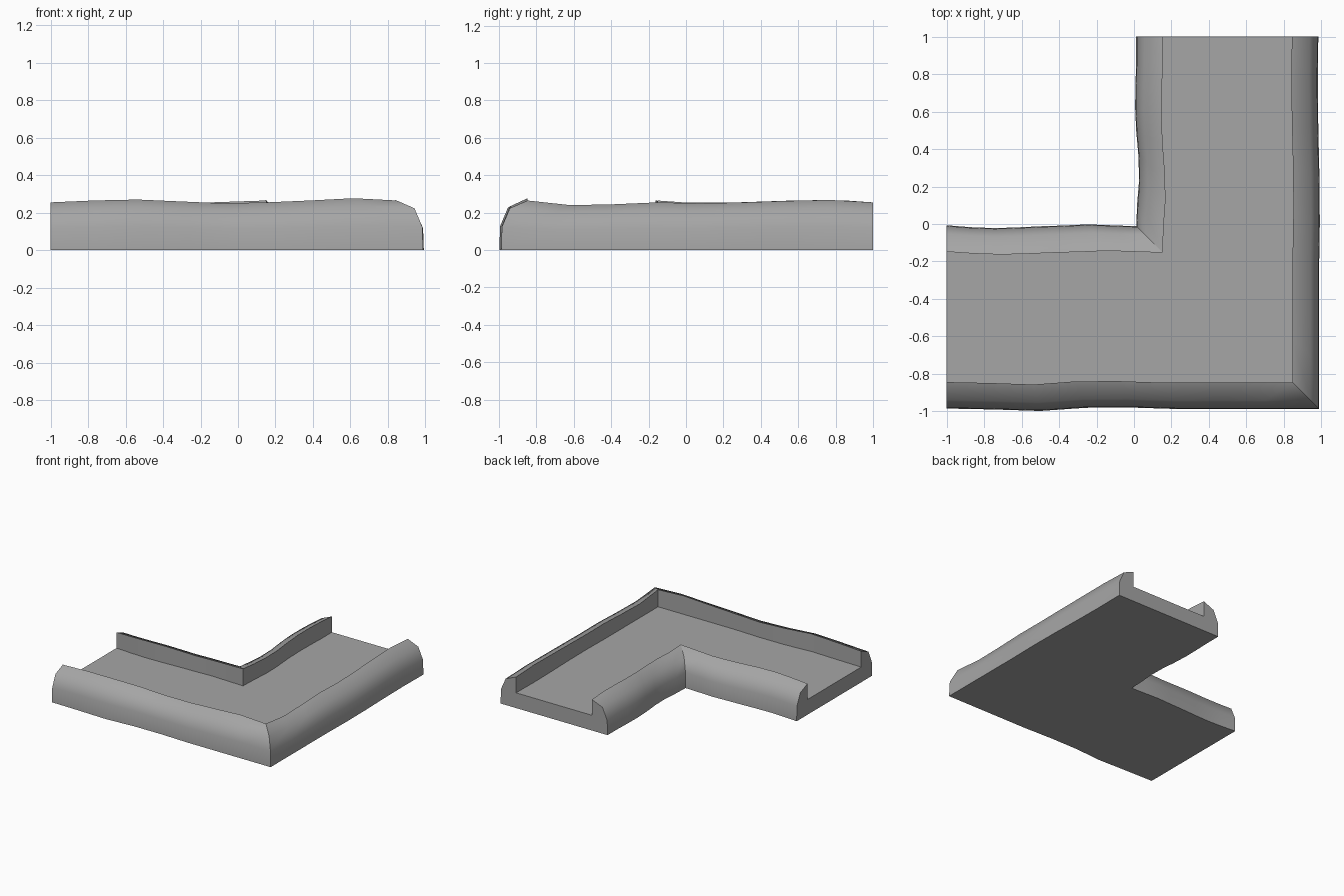
import bpy, bmesh, math

cube = bpy.data.objects.get("Cube")
if cube:
    bpy.data.objects.remove(cube, do_unlink=True)

stone = bpy.data.materials.new("grey_stone")
stone.use_nodes = True
colour = (0.38, 0.38, 0.38, 1)
stone.diffuse_color = colour
stone.node_tree.nodes["Principled BSDF"].inputs["Base Color"].default_value = colour

SEGMENTS = 8
FLOOR = 0.125
# Rounded kerb section: distance from the centre line, height
KERB = [(0.488, 0), (0.484, 0.12), (0.442, 0.215), (0.347, 0.255), (0.347, FLOOR)]

# Hand-worn waviness along each kerb, in thousandths: sideways shift, rise
WAVES = {
    ("first", 1): ([-3, 2, 10, -7, -8, 0, 0, 0, 0], [0, 10, 15, 5, -5, 0, 10, 22, 10]),
    ("first", -1): ([-5, 5, 10, 6, 0, -4, -10, -5, 0], [0, 5, 10, 10, 5, 0, 0, 5, 10]),
    ("second", 1): ([0, 0, 0, 0, 4, 2, -4, -7, -4], [10, -15, -10, 0, -5, 0, 8, 13, 0]),
    ("second", -1): ([0, 5, 15, 12, 0, -6, -4, 0, 0], [10, 0, 0, 0, 5, 10, 12, 10, 0]),
}


def section(leg, i):
    """Points (offset, height) across the channel at station i."""
    sides = []
    for side in (1, -1):
        shift, rise = WAVES[leg, side]
        sides.append([(side * d + shift[i] / 1000,
                       z + (rise[i] / 1000 * z / 0.255 if z != FLOOR else 0))
                      for d, z in KERB])
    return sides[0] + sides[1][::-1]


def place(leg, t, d, z):
    """Put a section point on one leg of the mitred L path."""
    x, y = 0.5 + d, -0.5 - d
    if leg == "first":
        return (-1 + t * (x + 1), y, z)
    return (x, y + t * (1 - y), z)


# Sweep the section along both legs, sharing the ring at the mitre
bm = bmesh.new()
rings = []
for leg in ("first", "second"):
    for i in range(SEGMENTS + 1):
        if leg == "second" and i == 0:
            continue
        rings.append([bm.verts.new(place(leg, i / SEGMENTS, d, z))
                      for d, z in section(leg, i)])

for a, b in zip(rings, rings[1:]):
    for j in range(len(a)):
        k = (j + 1) % len(a)
        bm.faces.new((a[j], a[k], b[k], b[j]))
bm.faces.new(rings[0])
bm.faces.new(rings[-1][::-1])
bmesh.ops.recalc_face_normals(bm, faces=bm.faces)

# Smooth the rounded sides, keep the rims, ends and mitre crisp
mitre = set(rings[SEGMENTS])
for face in bm.faces:
    face.smooth = True
for edge in bm.edges:
    limit = 20 if set(edge.verts) <= mitre else 50
    edge.smooth = edge.calc_face_angle(0) < math.radians(limit)

mesh = bpy.data.meshes.new("corner_channel")
bm.to_mesh(mesh)
bm.free()
mesh.materials.append(stone)
channel = bpy.data.objects.new("corner_channel", mesh)
bpy.context.collection.objects.link(channel)
